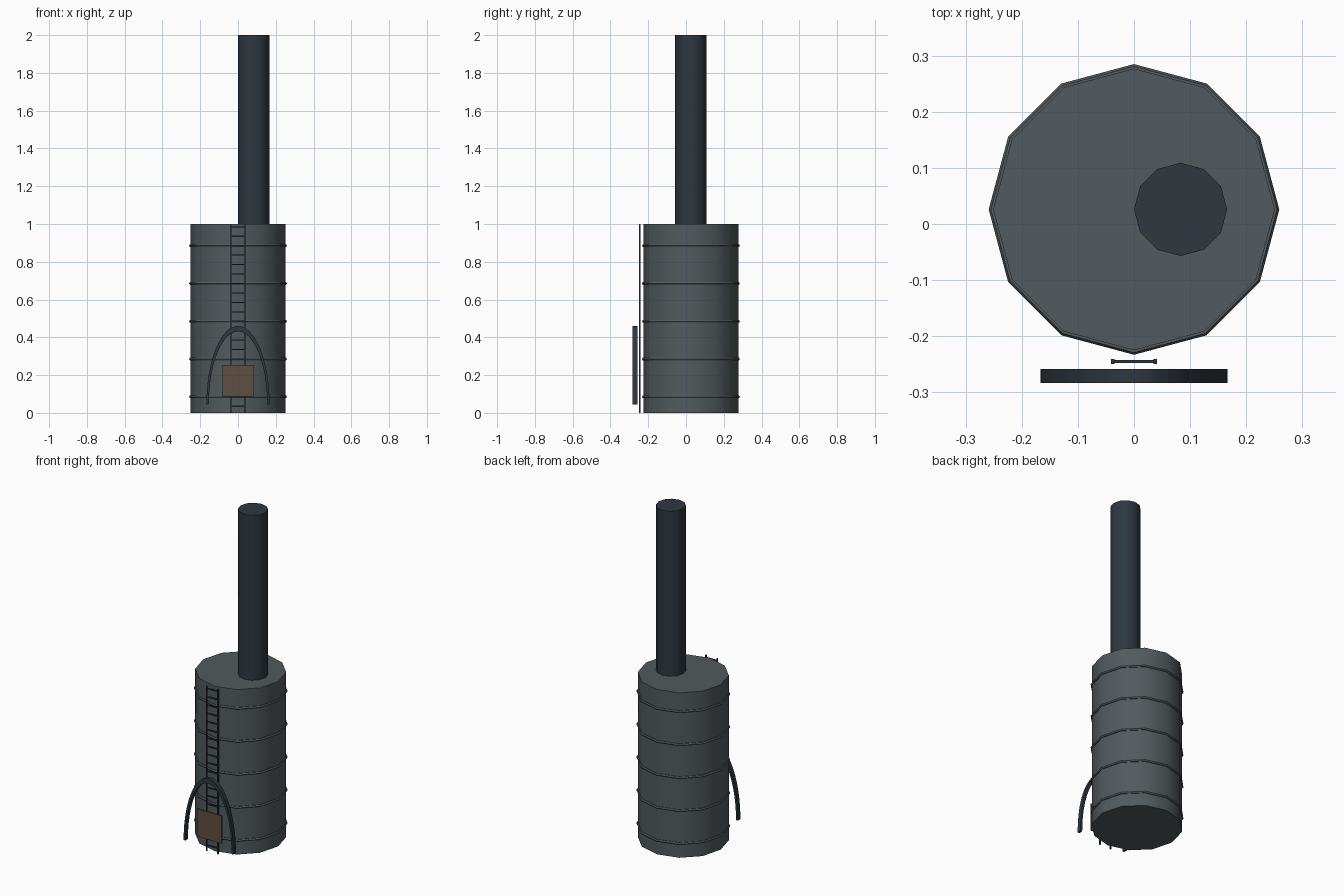
import bpy
import math

cube = bpy.data.objects.get("Cube")
if cube:
    bpy.data.objects.remove(cube, do_unlink=True)


def linear(c):
    c /= 255
    return c / 12.92 if c <= 0.04045 else ((c + 0.055) / 1.055) ** 2.4


def material(name, *rgb):
    color = (*[linear(c) for c in rgb], 1)
    mat = bpy.data.materials.new(name)
    mat.use_nodes = True
    mat.diffuse_color = color
    bsdf = mat.node_tree.nodes["Principled BSDF"]
    bsdf.inputs["Base Color"].default_value = color
    return mat


TANK = material("grey steel", 82, 90, 93)
DARK = material("dark blue iron", 46, 55, 63)
BROWN = material("rusty brown", 95, 78, 66)
CENTRE_Y = 0.026
SIDES = 12


def finish(name, mat, smooth=False):
    obj = bpy.context.object
    obj.name = name
    obj.data.materials.append(mat)
    if smooth:
        bpy.ops.object.shade_smooth_by_angle(angle=math.radians(50))
    return obj


def cylinder(name, mat, radius, x, z0, z1):
    bpy.ops.mesh.primitive_cylinder_add(
        vertices=SIDES, radius=radius, depth=z1 - z0,
        location=(x, CENTRE_Y, (z0 + z1) / 2))
    return finish(name, mat, True)


def box(name, mat, size, location):
    bpy.ops.mesh.primitive_cube_add(size=1, location=location)
    obj = finish(name, mat)
    for v in obj.data.vertices:
        v.co = [c * s for c, s in zip(v.co, size)]
    return obj


# Tank body and chimney
cylinder("tank", TANK, 0.251, 0, 0, 1)
cylinder("chimney", DARK, 0.083, 0.083, 1, 2)

# Hoops around the tank
for i in range(5):
    bpy.ops.mesh.primitive_torus_add(
        major_segments=SIDES, minor_segments=6,
        major_radius=0.251, minor_radius=0.008,
        location=(0, CENTRE_Y, 0.085 + 0.2 * i))
    finish(f"hoop_{i + 1}", TANK, True)

# Ladder on the front
LADDER_Y = -0.245
for side, name in ((1, "left"), (-1, "right")):
    box(f"ladder_rail_{name}", DARK, (0.006, 0.009, 1),
        (0.038 * side, LADDER_Y, 0.5))
for i in range(20):
    box(f"ladder_rung_{i + 1}", DARK, (0.074, 0.006, 0.006),
        (0, LADDER_Y, 0.035 + 0.05 * i))

# Stretched half-ring arch over the hatch
ARCH_Y, BASE_Z, STEPS = -0.2705, 0.045, 24
section = ((0.167, -0.0125), (0.167, 0.0125), (0.155, 0.0125), (0.155, -0.0125))
verts, faces = [], []
for i in range(STEPS + 1):
    a = math.pi * i / STEPS
    verts += [(r * math.cos(a), ARCH_Y + y, BASE_Z + r * 2.49 * math.sin(a))
              for r, y in section]
for i in range(STEPS):
    for k in range(4):
        a, b = 4 * i + k, 4 * i + (k + 1) % 4
        faces.append((a, b, b + 4, a + 4))
faces += [(3, 2, 1, 0), tuple(4 * STEPS + k for k in range(4))]
mesh = bpy.data.meshes.new("arch")
mesh.from_pydata(verts, [], faces)
arch = bpy.data.objects.new("arch", mesh)
bpy.context.collection.objects.link(arch)
bpy.ops.object.select_all(action='DESELECT')
arch.select_set(True)
bpy.context.view_layer.objects.active = arch
bpy.ops.object.mode_set(mode='EDIT')
bpy.ops.mesh.select_all(action='SELECT')
bpy.ops.mesh.normals_make_consistent(inside=False)
bpy.ops.object.mode_set(mode='OBJECT')
finish("arch", DARK, True)

# Hatch plate beneath the arch
box("hatch", BROWN, (0.166, 0.009, 0.168), (0, ARCH_Y, 0.17))
